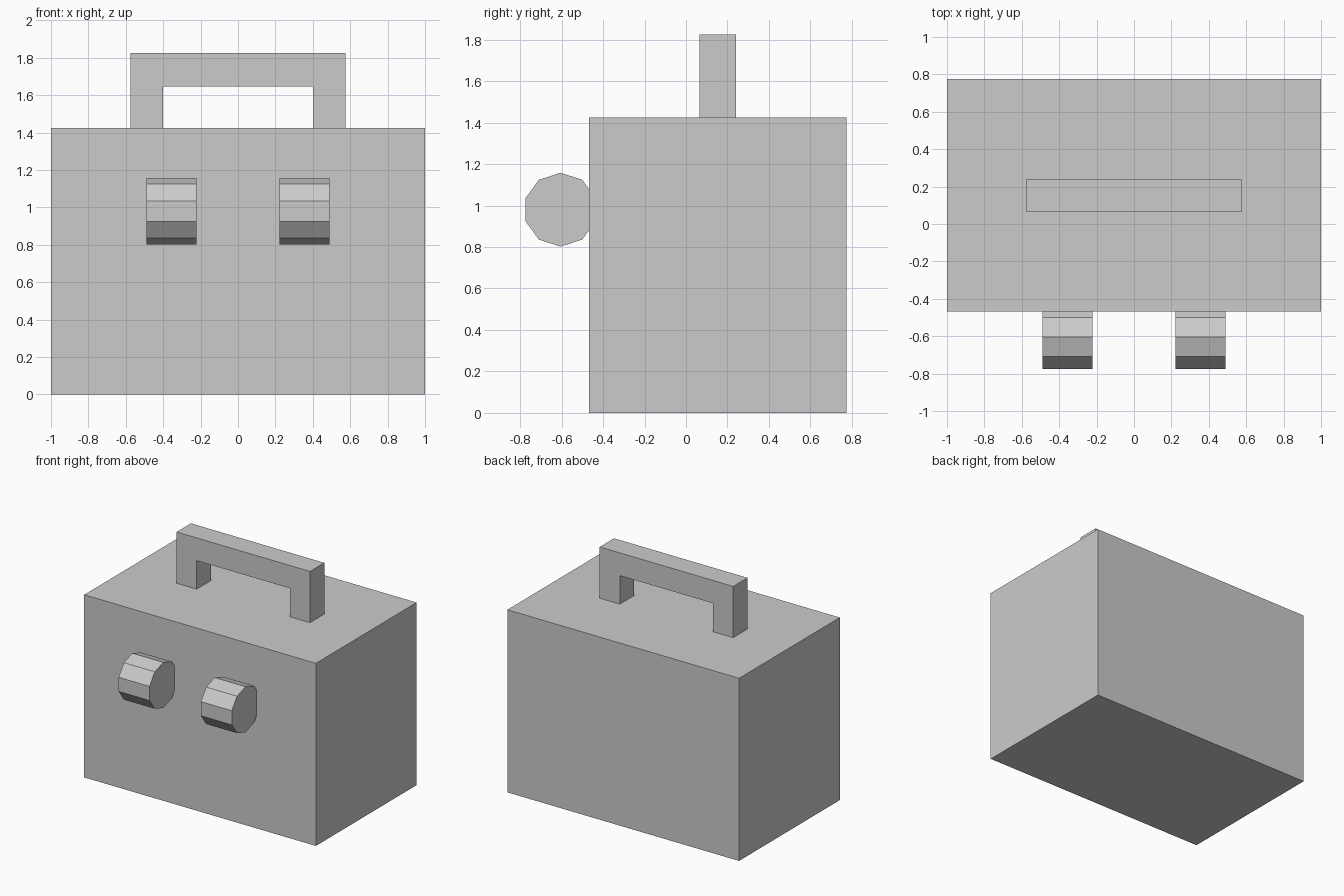
import bpy
import bmesh
from math import cos, sin, tau
from mathutils import Vector

cube = bpy.data.objects.get("Cube")
if cube:
    bpy.data.objects.remove(cube, do_unlink=True)

# Single flat grey
grey = bpy.data.materials.new("light_grey")
grey.use_nodes = True
colour = (0.6, 0.6, 0.6, 1)
grey.diffuse_color = colour
grey.node_tree.nodes["Principled BSDF"].inputs["Base Color"].default_value = colour


def extrude_profile(name, points, direction):
    """Sweep a flat outline along a direction into a closed solid."""
    bm = bmesh.new()
    face = bm.faces.new([bm.verts.new(p) for p in points])
    result = bmesh.ops.extrude_face_region(bm, geom=[face], use_keep_orig=True)
    moved = [v for v in result["geom"] if isinstance(v, bmesh.types.BMVert)]
    bmesh.ops.translate(bm, verts=moved, vec=Vector(direction))
    bmesh.ops.recalc_face_normals(bm, faces=bm.faces[:])
    mesh = bpy.data.meshes.new(name)
    bm.to_mesh(mesh)
    bm.free()
    mesh.materials.append(grey)
    obj = bpy.data.objects.new(name, mesh)
    bpy.context.collection.objects.link(obj)
    return obj


# Box body
front, back, top = -0.468, 0.774, 1.425
extrude_profile("body",
                [(-1, front, 0), (1, front, 0), (1, front, top), (-1, front, top)],
                (0, back - front, 0))

# Carrying handle: one upside-down U
outer, inner, bar_low, bar_high = 0.576, 0.402, 1.647, 1.825
half = [(outer, bar_high), (outer, top), (inner, top), (inner, bar_low)]
outline = half + [(-x, z) for x, z in reversed(half)]
extrude_profile("handle", [(x, 0.065, z) for x, z in outline], (0, 0.176, 0))

# Ten-sided knobs lying sideways, half sunk in the front
sides, radius, knob_y, knob_z, width = 10, 0.178, -0.605, 0.98, 0.267
for name, x in (("left_knob", 0.355), ("right_knob", -0.355)):
    ring = [(x - width / 2,
             knob_y + radius * sin(tau * i / sides),
             knob_z + radius * cos(tau * i / sides)) for i in range(sides)]
    extrude_profile(name, ring, (width, 0, 0))
